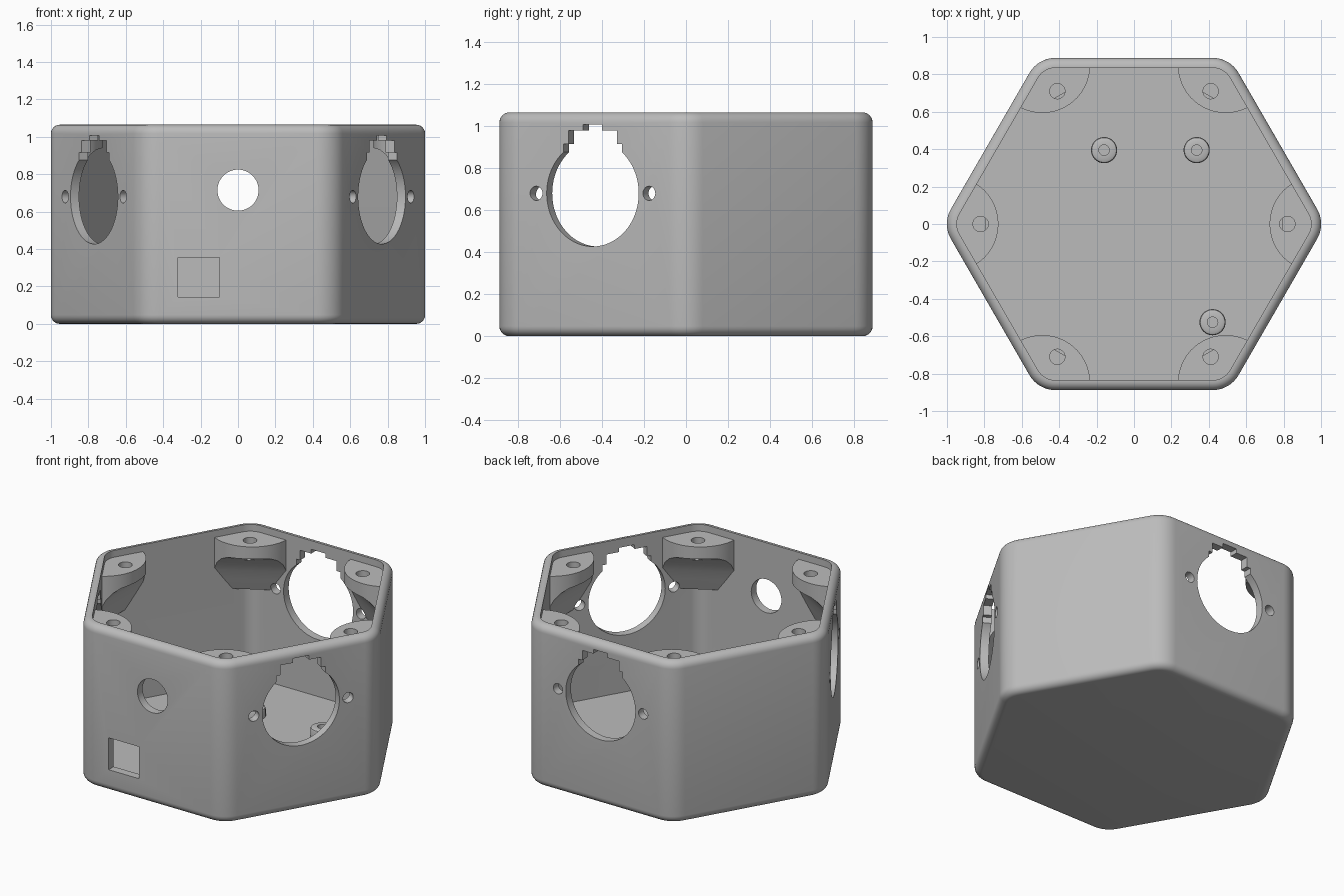
import bpy, bmesh
from math import pi, cos, sin, radians
from mathutils import Matrix, Vector

if "Cube" in bpy.data.objects:
    bpy.data.objects.remove(bpy.data.objects["Cube"])

APOTHEM, WALL, HEIGHT, CORNER, ROUND = 0.888, 0.053, 1.065, 0.16, 0.048
BOSS_TOP = 1.02

grey = bpy.data.materials.new("light grey plastic")
grey.use_nodes = True
grey.diffuse_color = (0.5, 0.5, 0.5, 1)
grey.node_tree.nodes["Principled BSDF"].inputs["Base Color"].default_value = (0.5, 0.5, 0.5, 1)


def finish(bm, name):
    bmesh.ops.recalc_face_normals(bm, faces=bm.faces)
    mesh = bpy.data.meshes.new(name)
    bm.to_mesh(mesh)
    bm.free()
    mesh.materials.append(grey)
    ob = bpy.data.objects.new(name, mesh)
    bpy.context.collection.objects.link(ob)
    return ob


def activate(ob):
    bpy.ops.object.select_all(action='DESELECT')
    ob.select_set(True)
    bpy.context.view_layer.objects.active = ob


def combine(ob, tool, operation):
    """Apply an exact boolean and discard the tool."""
    activate(ob)
    mod = ob.modifiers.new("cut", 'BOOLEAN')
    mod.operation, mod.solver, mod.object = operation, 'EXACT', tool
    bpy.ops.object.modifier_apply(modifier=mod.name)
    bpy.data.objects.remove(tool)


def loft(rings, name, closed=False):
    """Skin rings of equal length; cap the ends unless the loft is a loop."""
    bm = bmesh.new()
    rows = [[bm.verts.new(p) for p in ring] for ring in rings]
    pairs = list(zip(rows, rows[1:])) + ([(rows[-1], rows[0])] if closed else [])
    for a, b in pairs:
        for i in range(len(a)):
            j = (i + 1) % len(a)
            bm.faces.new((a[i], a[j], b[j], b[i]))
    if not closed:
        bm.faces.new(rows[0])
        bm.faces.new(rows[-1])
    return finish(bm, name)


def hexagon(inset, z, steps=8):
    """Hexagon with rounded corners, offset inward from the outer wall."""
    r = CORNER - inset
    reach = (APOTHEM - CORNER) / cos(pi / 6)
    ring = []
    for k in range(6):
        mid = k * pi / 3
        for s in range(steps + 1):
            t = mid + (s / steps - 0.5) * pi / 3
            ring.append((reach * cos(mid) + r * cos(t), reach * sin(mid) + r * sin(t), z))
    return ring


def cylinder(name, radius, start, end, segments=48):
    start, end = Vector(start), Vector(end)
    axis = end - start
    turn = axis.to_track_quat('Z', 'Y').to_matrix().to_4x4()
    bm = bmesh.new()
    bmesh.ops.create_cone(bm, cap_ends=True, segments=segments, radius1=radius, radius2=radius,
                          depth=axis.length, matrix=Matrix.Translation((start + end) / 2) @ turn)
    return finish(bm, name)


def box(name, low, high):
    low, high = Vector(low), Vector(high)
    bm = bmesh.new()
    bmesh.ops.create_cube(bm, size=1, matrix=Matrix.Translation((low + high) / 2)
                          @ Matrix.Diagonal((*(high - low), 1)))
    return finish(bm, name)


def spin(ob, degrees):
    ob.data.transform(Matrix.Rotation(radians(degrees), 4, 'Z'))
    return ob


# Open hexagonal shell: rounded outside edges, straight inside wall and floor
arc = [radians(90 * i / 6) for i in range(7)]
rings = [hexagon(ROUND * (1 - sin(t)), ROUND * (1 - cos(t))) for t in arc]
rings += [hexagon(ROUND * (1 - cos(t)), HEIGHT - ROUND * (1 - sin(t))) for t in arc]
rings += [hexagon(WALL, HEIGHT), hexagon(WALL, WALL)]
shell = loft(rings, "enclosure_shell")

# Corner lid bosses with a scooped underside and a blind screw hole
scoop = [(0.725, 0.08), (0.76, 0.09), (0.79, 0.115), (0.82, 0.155), (0.845, 0.21),
         (0.87, 0.28), (0.9, 0.36), (1.1, 0.4)]
for k in range(6):
    outline = [(1.1, BOSS_TOP), (0.6, BOSS_TOP), (0.6, BOSS_TOP - 0.08)]
    outline += [(x, BOSS_TOP - d) for x, d in scoop]
    boss = loft([[(x, y, z) for x, z in outline] for y in (-0.4, 0.4)], "corner_boss")
    combine(boss, cylinder("round", 0.255, (0.98, 0, 0.3), (0.98, 0, 1.2), 64), 'INTERSECT')
    combine(boss, loft([hexagon(0.03, 0.3), hexagon(0.03, 1.2)], "limit"), 'INTERSECT')
    combine(boss, cylinder("bore", 0.041, (0.82, 0, BOSS_TOP - 0.12), (0.82, 0, 1.2), 32), 'DIFFERENCE')
    combine(shell, spin(boss, 60 * k), 'UNION')

# Large keyed openings with a stepped top slot and two screw holes, on three walls
OUT, IN, MID = -1.0, -0.79, 0.68
for angle in (60, 180, -60):
    opening = cylinder("opening", 0.253, (0, OUT, MID), (0, IN, MID), 72)
    for half, top in ((0.16, 0.915), (0.133, 0.98), (0.052, 1.008)):
        combine(opening, box("step", (-half, OUT, MID), (half, IN, top)), 'UNION')
    combine(shell, spin(opening, angle), 'DIFFERENCE')
    for side in (-0.31, 0.31):
        hole = cylinder("screw_hole", 0.034, (side, OUT, MID), (side, IN, MID), 28)
        combine(shell, spin(hole, angle), 'DIFFERENCE')

# Front wall: round button hole and square socket
combine(shell, cylinder("button", 0.11, (0, OUT, 0.715), (0, IN, 0.715)), 'DIFFERENCE')
combine(shell, box("socket", (-0.32, OUT, 0.145), (-0.1, IN, 0.355)), 'DIFFERENCE')
parts = [shell]

# Floor standoffs for the circuit board
section = [(0.07, 0.04), (0.07, 0.1), (0.066, 0.11), (0.056, 0.115), (0.028, 0.115), (0.028, 0.04)]
for n, (cx, cy) in enumerate([(-0.16, 0.395), (0.335, 0.395), (0.42, -0.525)], 1):
    rings = [[(cx + r * cos(i * pi / 16), cy + r * sin(i * pi / 16), z) for i in range(32)]
             for r, z in section]
    parts.append(loft(rings, f"board_standoff_{n}", closed=True))

for ob in parts:
    activate(ob)
    bpy.ops.object.shade_smooth_by_angle(angle=radians(30))
